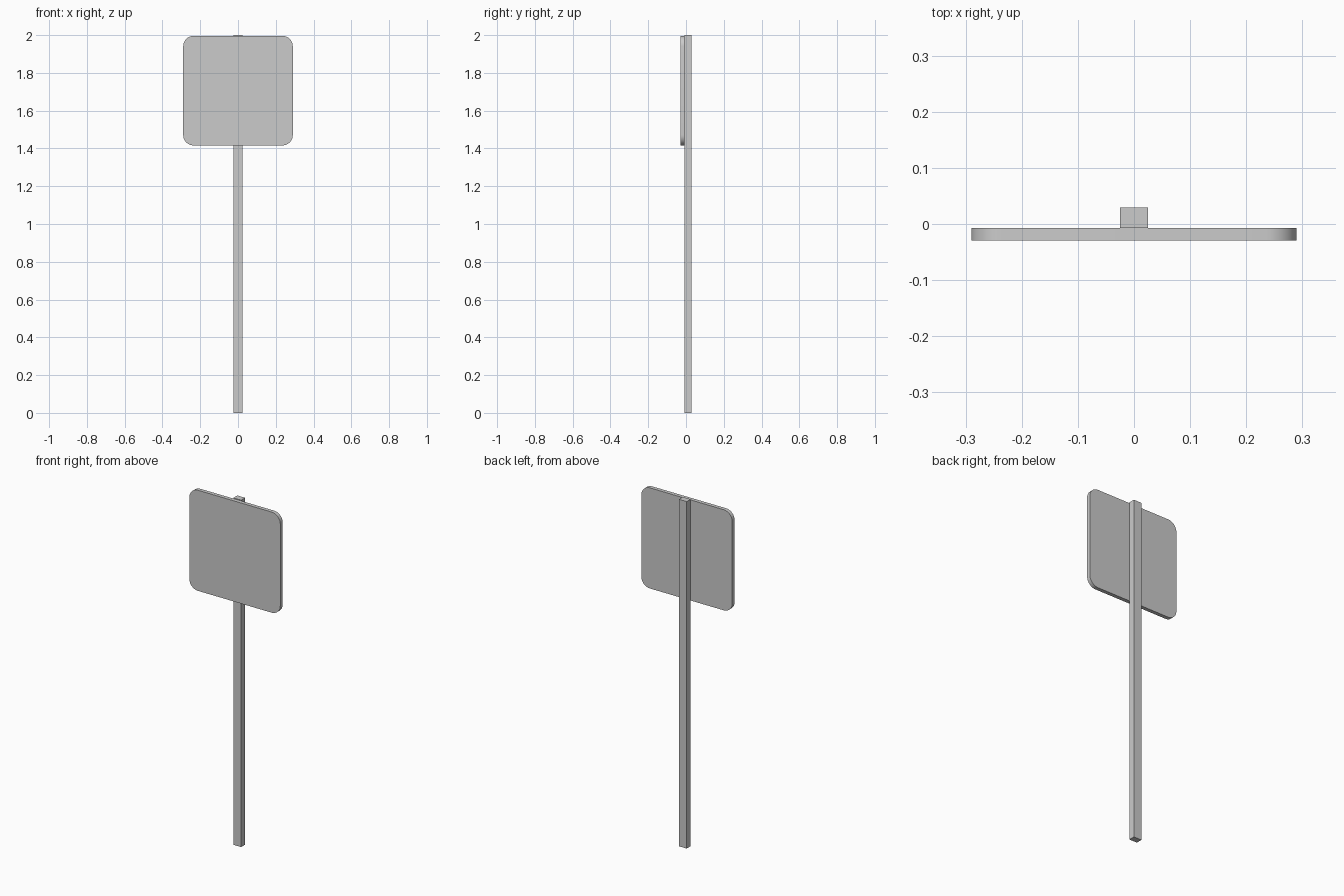
import bpy, bmesh, math

if "Cube" in bpy.data.objects:
    bpy.data.objects.remove(bpy.data.objects["Cube"])


def extrude_profile(name, points, axis_map, depth):
    """Fill a 2D profile and extrude it along the given vector."""
    bm = bmesh.new()
    face = bm.faces.new([bm.verts.new(axis_map(u, v)) for u, v in points])
    ext = bmesh.ops.extrude_face_region(bm, geom=[face])
    verts = [g for g in ext["geom"] if isinstance(g, bmesh.types.BMVert)]
    bmesh.ops.translate(bm, verts=verts, vec=depth)
    bmesh.ops.recalc_face_normals(bm, faces=bm.faces)
    mesh = bpy.data.meshes.new(name)
    bm.to_mesh(mesh)
    bm.free()
    obj = bpy.data.objects.new(name, mesh)
    bpy.context.collection.objects.link(obj)
    return obj


def rounded_square(half, radius, steps):
    pts = []
    for q, (sx, sy) in enumerate([(1, 1), (-1, 1), (-1, -1), (1, -1)]):
        for i in range(steps + 1):
            a = math.pi / 2 * (q + i / steps)
            pts.append((sx * (half - radius) + radius * math.cos(a),
                        sy * (half - radius) + radius * math.sin(a)))
    return pts


# Square-cut upright post behind the panel
post_profile = [(-0.025, -0.007), (0.025, -0.007), (0.025, 0.029), (-0.025, 0.029)]
extrude_profile("post", post_profile, lambda u, v: (u, v, 0), (0, 0, 2.0))

# Flat sign panel with rounded corners, fixed to the front of the post
panel = extrude_profile("sign_panel", rounded_square(0.29, 0.055, 10),
                        lambda u, v: (u, -0.029, 1.706 + v), (0, 0.022, 0))

# Smooth corners, sharp rim
bpy.ops.object.select_all(action='DESELECT')
panel.select_set(True)
bpy.context.view_layer.objects.active = panel
bpy.ops.object.shade_smooth_by_angle(angle=math.radians(30))
